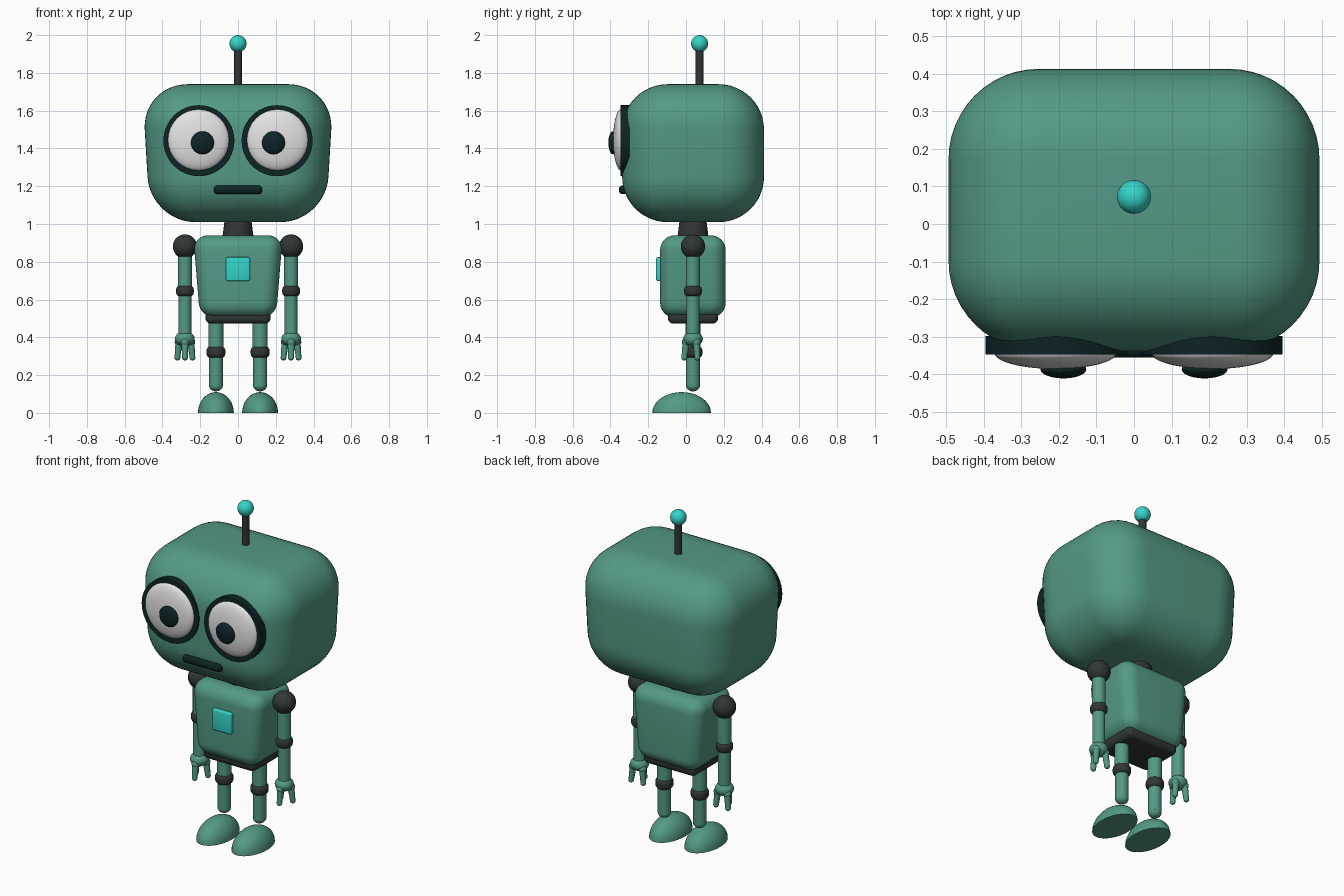
import bpy, bmesh, math
from mathutils import Vector, Matrix

if "Cube" in bpy.data.objects:
    bpy.data.objects.remove(bpy.data.objects["Cube"])

CY = 0.037  # depth of the body's centre line


def material(name, rgb):
    m = bpy.data.materials.new(name)
    m.diffuse_color = (*rgb, 1)
    m.use_nodes = True
    m.node_tree.nodes["Principled BSDF"].inputs["Base Color"].default_value = m.diffuse_color
    return m


GREEN = material("sage green", (0.088, 0.32, 0.238))
DARK = material("charcoal", (0.030, 0.036, 0.037))
INK = material("ink teal", (0.004, 0.017, 0.019))
WHITE = material("eye white", (0.78, 0.77, 0.77))
CYAN = material("bright cyan", (0.035, 0.66, 0.58))


def finish(name, bm, mat, bevel=0, segments=4, angle=40):
    """Turn a bmesh into a bevelled, smooth shaded object."""
    me = bpy.data.meshes.new(name)
    bm.to_mesh(me)
    bm.free()
    me.materials.append(mat)
    ob = bpy.data.objects.new(name, me)
    bpy.context.collection.objects.link(ob)
    bpy.ops.object.select_all(action='DESELECT')
    ob.select_set(True)
    bpy.context.view_layer.objects.active = ob
    if bevel:
        mod = ob.modifiers.new("rounding", 'BEVEL')
        mod.width = bevel
        mod.segments = segments
        mod.limit_method = 'ANGLE'
        mod.angle_limit = math.radians(40)
        bpy.ops.object.modifier_apply(modifier=mod.name)
    bpy.ops.object.shade_smooth_by_angle(angle=math.radians(angle))
    return ob


def box(name, mat, lo, hi, bevel, segments=4, bottom=1.0):
    """Rounded box between two corners; bottom narrows its lower side in x."""
    lo, hi = Vector(lo), Vector(hi)
    bm = bmesh.new()
    bmesh.ops.create_cube(bm, size=1)
    for v in bm.verts:
        if v.co.z < 0:
            v.co.x *= bottom
        v.co = (lo + hi) / 2 + v.co * (hi - lo)
    return finish(name, bm, mat, bevel, segments)


def ball(name, mat, centre, radii, axis_y=False, half=False):
    """Ellipsoid, optionally cut flat below its centre."""
    bm = bmesh.new()
    bmesh.ops.create_uvsphere(bm, u_segments=32, v_segments=20, radius=1)
    if axis_y:
        bmesh.ops.rotate(bm, verts=bm.verts, matrix=Matrix.Rotation(math.pi / 2, 3, 'X'))
    if half:
        cut = bmesh.ops.bisect_plane(bm, geom=bm.verts[:] + bm.edges[:] + bm.faces[:],
                                     plane_co=(0, 0, 0), plane_no=(0, 0, -1),
                                     clear_outer=True)
        edges = [e for e in bm.edges if e.is_boundary]
        bmesh.ops.edgeloop_fill(bm, edges=edges)
        bmesh.ops.recalc_face_normals(bm, faces=bm.faces)
    for v in bm.verts:
        v.co = Vector(centre) + Vector(a * b for a, b in zip(v.co, radii))
    return finish(name, bm, mat)


def rod(name, mat, a, b, r1, r2=None, bevel=0, sides=24, segments=4):
    """Cylinder or cone from point a to point b."""
    a, b = Vector(a), Vector(b)
    bm = bmesh.new()
    turn = (b - a).to_track_quat('Z', 'Y').to_matrix().to_4x4()
    bmesh.ops.create_cone(bm, cap_ends=True, segments=sides, radius1=r1,
                          radius2=r1 if r2 is None else r2, depth=(b - a).length,
                          matrix=Matrix.Translation((a + b) / 2) @ turn)
    return finish(name, bm, mat, bevel, segments)


# Head, antenna and mouth
box("head", GREEN, (-0.508, -0.338, 1.01), (0.508, 0.413, 1.74), 0.24, 12, bottom=0.915)
rod("antenna_stem", DARK, (0, 0.072, 1.70), (0, 0.072, 1.94), 0.021)
ball("antenna_ball", CYAN, (0, 0.072, 1.955), (0.045,) * 3)
box("mouth", INK, (-0.128, -0.356, 1.158), (0.128, -0.312, 1.204), 0.02, 5)

# Neck, torso, chest panel and pelvis
rod("neck", DARK, (0, CY, 0.91), (0, CY, 1.05), 0.085, 0.067, sides=32)
box("torso", GREEN, (-0.237, -0.137, 0.505), (0.237, 0.21, 0.94), 0.078, 8, bottom=0.85)
box("chest_panel", CYAN, (-0.063, -0.158, 0.698), (0.063, -0.12, 0.824), 0.008, 3)
box("pelvis", DARK, (-0.173, -0.096, 0.472), (0.173, 0.17, 0.56), 0.03, 5)

for s, side in ((-1, "left"), (1, "right")):
    # Eye: dark rim, domed white, pupil looking slightly inward
    rod(side + "_eye_rim", INK, (s * 0.207, -0.298, 1.441), (s * 0.207, -0.348, 1.441),
        0.188, sides=48)
    ball(side + "_eye_white", WHITE, (s * 0.209, -0.343, 1.445), (0.163, 0.043, 0.163), True)
    ball(side + "_pupil", INK, (s * 0.188, -0.387, 1.43), (0.061, 0.024, 0.061), True)

    # Arm
    x = s * 0.281
    ball(side + "_shoulder", DARK, (x, CY, 0.881), (0.064,) * 3)
    rod(side + "_upper_arm", GREEN, (x, CY, 0.64), (x, CY, 0.87), 0.037)
    rod(side + "_elbow", DARK, (x, CY, 0.616), (x, CY, 0.675), 0.047, bevel=0.022)
    rod(side + "_forearm", GREEN, (x, CY, 0.40), (x, CY, 0.65), 0.035)

    # Hand: palm with three fingers spread around it
    ball(side + "_palm", GREEN, (x, CY, 0.392), (0.052, 0.052, 0.04))
    for i in range(3):
        t = math.radians(-90 + 120 * i)
        d = Vector((math.cos(t), math.sin(t), 0))
        knuckle = Vector((x, CY, 0.375)) + d * 0.036
        tip = Vector((x, CY, 0.293)) + d * 0.046
        label = f"{side}_finger_{i + 1}"
        ball(label + "_knuckle", GREEN, knuckle, (0.023,) * 3)
        rod(label, GREEN, knuckle, tip, 0.019, 0.015, sides=16)
        ball(label + "_tip", GREEN, tip, (0.0155,) * 3)

    # Leg and foot
    x = s * 0.117
    rod(side + "_thigh", GREEN, (x, CY, 0.32), (x, CY, 0.50), 0.040)
    rod(side + "_knee", DARK, (x, CY, 0.291), (x, CY, 0.352), 0.050, bevel=0.022)
    rod(side + "_shin", GREEN, (x, CY, 0.145), (x, CY, 0.33), 0.037)
    ball(side + "_ankle", GREEN, (x, CY, 0.146), (0.037, 0.037, 0.032))
    ball(side + "_foot", GREEN, (x, -0.023, 0), (0.095, 0.155, 0.11), half=True)
